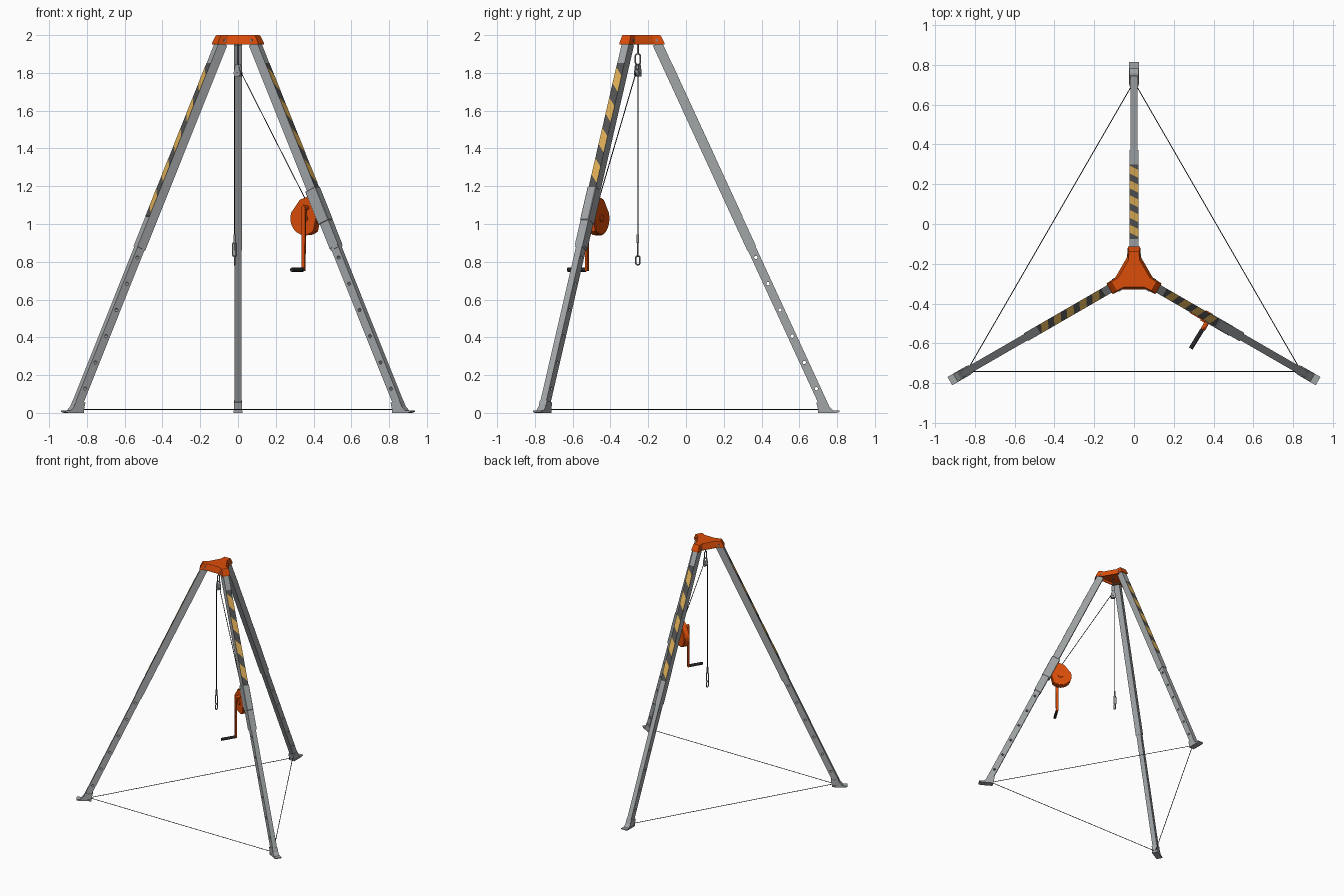
import bpy, bmesh, math
from mathutils import Matrix, Vector

if "Cube" in bpy.data.objects:
    bpy.data.objects.remove(bpy.data.objects["Cube"])

def mat(name, r, g, b):
    m = bpy.data.materials.new(name)
    m.diffuse_color = (r, g, b, 1)
    m.use_nodes = True
    m.node_tree.nodes["Principled BSDF"].inputs["Base Color"].default_value = m.diffuse_color
    return m

ALU = mat("aluminium grey", 0.36, 0.38, 0.39)
STEEL = mat("steel grey", 0.24, 0.25, 0.26)
ORANGE = mat("orange paint", 0.72, 0.075, 0.003)
YELLOW = mat("warning yellow", 0.72, 0.42, 0.09)
DARK = mat("stripe dark grey", 0.085, 0.085, 0.085)
BLACK = mat("cable black", 0.02, 0.02, 0.02)

CENTRE = Matrix.Translation((0, -0.255, 0))
TILT = math.atan(0.461)
COS = math.cos(TILT)
FOOT = Matrix.Translation((0, 0.995, 0.02)) @ Matrix.Rotation(TILT, 4, 'X')

def finish(name, bm, material, M, smooth=False):
    bmesh.ops.transform(bm, matrix=M, verts=bm.verts)
    bmesh.ops.recalc_face_normals(bm, faces=bm.faces)
    me = bpy.data.meshes.new(name)
    bm.to_mesh(me)
    bm.free()
    me.materials.append(material)
    ob = bpy.data.objects.new(name, me)
    bpy.context.collection.objects.link(ob)
    if smooth:
        bpy.context.view_layer.objects.active = ob
        bpy.ops.object.select_all(action='DESELECT')
        ob.select_set(True)
        bpy.ops.object.shade_smooth_by_angle(angle=math.radians(35))
    return ob

def box(name, lo, hi, material, M, bevel=0.0):
    bm = bmesh.new()
    lo, hi = Vector(lo), Vector(hi)
    S = Matrix.Diagonal((*(hi - lo), 1))
    bmesh.ops.create_cube(bm, size=1, matrix=Matrix.Translation((lo + hi) / 2) @ S)
    if bevel:
        bmesh.ops.bevel(bm, geom=bm.edges[:], offset=bevel, segments=1, affect='EDGES')
    return finish(name, bm, material, M)

def rod_into(bm, p, q, r, n=12):
    p, q = Vector(p), Vector(q)
    R = (q - p).to_track_quat('Z', 'Y').to_matrix().to_4x4()
    bmesh.ops.create_cone(bm, cap_ends=True, segments=n, radius1=r, radius2=r,
                          depth=(q - p).length, matrix=Matrix.Translation((p + q) / 2) @ R)

def rod(name, p, q, r, material, M=Matrix(), n=12):
    bm = bmesh.new()
    rod_into(bm, p, q, r, n)
    return finish(name, bm, material, M, True)

def plate(name, pts, x0, x1, material, M, bevel=0.0):
    """Profile of (radius, height) points, extruded sideways."""
    bm = bmesh.new()
    f = bm.faces.new([bm.verts.new((x0, r, z)) for r, z in pts])
    g = bmesh.ops.extrude_face_region(bm, geom=[f])['geom']
    bmesh.ops.translate(bm, vec=(x1 - x0, 0, 0),
                        verts=[v for v in g if isinstance(v, bmesh.types.BMVert)])
    if bevel:
        rim = [e for e in bm.edges if abs(e.verts[0].co.x - e.verts[1].co.x) < 1e-6]
        bmesh.ops.bevel(bm, geom=rim, offset=bevel, segments=2, affect='EDGES')
    return finish(name, bm, material, M, bool(bevel))

def link(name, z0, z1, half, wire, turn, material, M, x=0.0):
    """Upright oval chain link."""
    n, k = 20, 8
    h = (z1 - z0) / 2 - wire
    half -= wire
    bm = bmesh.new()
    rings = []
    for i in range(n):
        a = 2 * math.pi * (i + .5) / n
        ex, ez = math.cos(a), math.sin(a)
        c = Vector((half * ex, 0, half * ez + math.copysign(h - half, ez)))
        rings.append([bm.verts.new(c + wire * (math.cos(b) * Vector((ex, 0, ez)) + math.sin(b) * Vector((0, 1, 0))))
                      for b in [2 * math.pi * j / k for j in range(k)]])
    for i in range(n):
        for j in range(k):
            A, B = rings[i], rings[(i + 1) % n]
            bm.faces.new((A[j], B[j], B[(j + 1) % k], A[(j + 1) % k]))
    T = Matrix.Translation((x, 0, (z0 + z1) / 2)) @ Matrix.Rotation(turn, 4, 'Z')
    return finish(name, bm, material, M @ T, True)

def along(z):  # distance along the leg for a given height
    return (z - 0.02) / COS

# --- Legs: X is sideways, Y is outward, Z runs up the leg
for side, deg in (("back", 90), ("left", 210), ("right", 330)):
    U = CENTRE @ Matrix.Rotation(math.radians(deg - 90), 4, 'Z')
    L = U @ FOOT
    lower = box(side + "_lower_leg", (-.018, -.023, 0), (.018, .023, along(1.0)), ALU, L)
    # pin holes
    bm = bmesh.new()
    for i in range(6):
        z = along(0.128 + 0.139 * i)
        rod_into(bm, (-.05, 0, z), (.05, 0, z), 0.009)
    cutter = finish("hole_cutter", bm, ALU, L)
    cutter.hide_render = True
    mod = lower.modifiers.new("holes", 'BOOLEAN')
    mod.operation, mod.object, mod.solver = 'DIFFERENCE', cutter, 'EXACT'
    bpy.context.view_layer.objects.active = lower
    bpy.ops.object.modifier_apply(modifier=mod.name)
    bpy.data.objects.remove(cutter)

    box(side + "_upper_leg", (-.022, -.026, along(.87)), (.022, .026, along(1.955)), ALU, L)

    # warning stripes on the outer face
    box(side + "_stripe_backing", (-.0218, .025, along(1.03)), (.0218, .027, along(1.84)), DARK, L)
    bm = bmesh.new()
    for i in range(5):
        z = along(1.045) + i * 0.177
        bm.faces.new([bm.verts.new((x, .0278, v)) for x, v in
                      ((-.0218, z), (.0218, z + .05), (.0218, z + .145), (-.0218, z + .095))])
    bmesh.ops.solidify(bm, geom=bm.faces[:], thickness=0.001)
    finish(side + "_yellow_stripes", bm, YELLOW, L)

    # foot plate and shoe
    plate(side + "_foot_plate", [(.955, 0), (1.05, 0), (1.068, .005), (1.068, .012), (.955, .012)],
          -.024, .024, ALU, U)
    plate(side + "_foot_shoe", [(.955, .012), (1.035, .012), (1.012, .035), (1.0, .065), (.945, .055)],
          -.022, .022, ALU, U)
    # pivot bolt in the head
    rod(side + "_head_bolt", (-.036, .1, 1.972), (.036, .1, 1.972), .007, STEEL, U)

# --- Head: three armed hollow casting
def outline(s, z):
    out = []
    for deg in (90, 210, 330):
        turn = Matrix.Rotation(math.radians(deg - 90), 4, 'Z')
        for x, y in ((.034, .09), (.031, .142), (-.031, .142), (-.034, .09)):
            out.append(turn @ Vector((x * s, y * s, z)))
    return out

bm = bmesh.new()
rings = [[bm.verts.new(p) for p in outline(s, z)]
         for s, z in ((.84, 1.968), (.93, 1.95), (1, 1.95), (.99, 1.96), (.86, 1.995), (.82, 2.0))]
for A, B in zip(rings, rings[1:]):
    for i in range(len(A)):
        j = (i + 1) % len(A)
        bm.faces.new((A[i], A[j], B[j], B[i]))
bm.faces.new(rings[-1])
bm.faces.new(rings[0][::-1])
finish("head", bm, ORANGE, CENTRE)

# --- Pulley hanging under the head, in the plane of the winch leg
W = CENTRE @ Matrix.Rotation(math.radians(240), 4, 'Z')
rod("eye_bolt", (0, 0, 1.90), (0, 0, 1.97), .005, STEEL, CENTRE)
link("hanger_ring", 1.84, 1.905, .017, .004, math.pi / 2, STEEL, CENTRE)
rod("pulley_wheel", (-.008, 0, 1.80), (.008, 0, 1.80), .019, STEEL, W, 20)
for s, x in (("near", .009), ("far", -.012)):
    plate("pulley_cheek_" + s, [(-.016, 1.78), (.016, 1.78), (.02, 1.80), (.01, 1.845), (-.01, 1.845), (-.02, 1.80)],
          x, x + .003, ALU, W)
rod("pulley_axle", (-.015, 0, 1.80), (.015, 0, 1.80), .005, STEEL, W)

# --- Lifting cable, hook and ring
rod("drop_cable", (-.018, 0, .94), (-.018, 0, 1.80), .0025, BLACK, CENTRE, 6)
rod("winch_cable", (0, .02, 1.80), (0, .43, 1.10), .0025, BLACK, W, 6)
rod("hook_swivel", (-.018, 0, .90), (-.018, 0, .945), .007, STEEL, CENTRE)
link("hook", .825, .905, .014, .004, 0, STEEL, CENTRE, -.018)
link("load_ring", .78, .835, .015, .004, math.pi / 2, STEEL, CENTRE, -.018)

# --- Winch on the right leg
arc = [(.422 + .09 * math.cos(a), 1.03 + .09 * math.sin(a))
       for a in [math.radians(160 + 15 * i) for i in range(11)]]
plate("winch_housing", arc + [(.50, 1.05), (.475, 1.12), (.452, 1.15), (.39, 1.128)],
      -.021, .026, ORANGE, W, .005)
LW = W @ FOOT
box("winch_bracket", (-.025, -.036, along(1.01)), (.027, .032, along(1.185)), ALU, LW, .003)
box("winch_leg_collar", (-.024, -.027, along(.88)), (.024, .029, along(1.02)), ALU, LW)
rod("drum_hub", (-.027, .422, 1.03), (.032, .422, 1.03), .02, ORANGE, W, 16)
rod("crank_hub", (.02, .437, 1.085), (.064, .437, 1.085), .012, ORANGE, W, 16)
plate("crank_arm", [(.426, .75), (.444, .75), (.449, 1.09), (.437, 1.102), (.425, 1.09)],
      .054, .066, ORANGE, W)
rod("crank_handle", (.066, .435, .758), (.178, .432, .758), .011, BLACK, W, 14)

# --- Floor line joining the feet
feet = [Vector((.97 * math.cos(math.radians(d)), .97 * math.sin(math.radians(d)), .018)) for d in (90, 210, 330)]
for i, s in enumerate(("left", "front", "right")):
    rod(s + "_floor_line", feet[i], feet[(i + 1) % 3], .0025, BLACK, CENTRE, 6)
